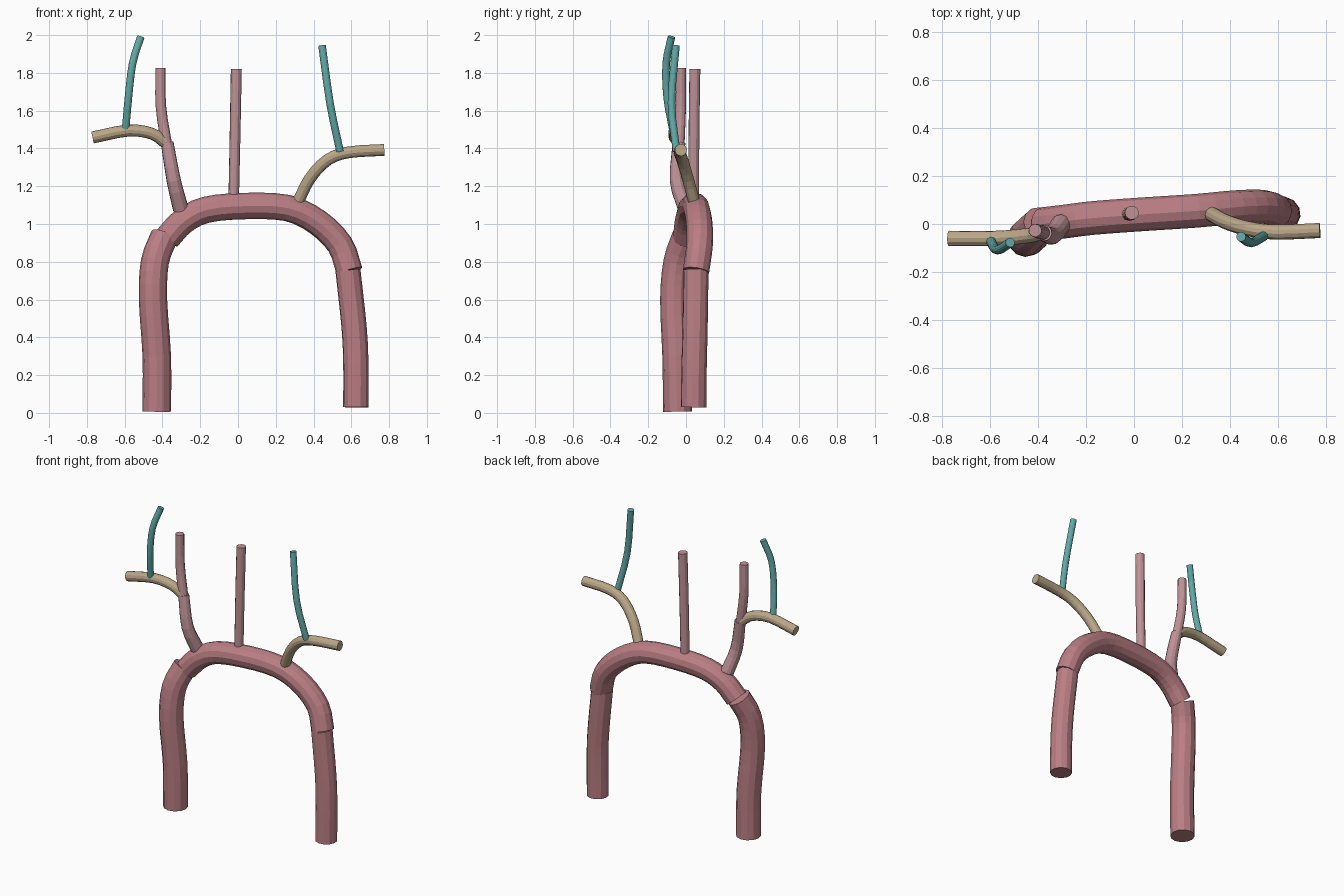
import bpy
from mathutils import Vector

if "Cube" in bpy.data.objects:
    bpy.data.objects.remove(bpy.data.objects["Cube"])


def material(name, rgb):
    m = bpy.data.materials.new(name)
    m.diffuse_color = (*rgb, 1)
    m.use_nodes = True
    m.node_tree.nodes["Principled BSDF"].inputs["Base Color"].default_value = m.diffuse_color
    return m


AORTA = material("aorta_red", (0.49, 0.21, 0.23))
CAROTID = material("carotid_pink", (0.52, 0.29, 0.31))
SUBCLAVIAN = material("subclavian_tan", (0.50, 0.39, 0.25))
VERTEBRAL = material("vertebral_teal", (0.12, 0.40, 0.39))


def smooth_path(pts, steps=3):
    """Catmull-Rom path through a few control points."""
    p = [Vector(q) for q in pts]
    p = [2 * p[0] - p[1]] + p + [2 * p[-1] - p[-2]]
    out = []
    for a, b, c, d in zip(p, p[1:], p[2:], p[3:]):
        for i in range(steps):
            t = i / steps
            out.append(0.5 * (2 * b + (c - a) * t + (2 * a - 5 * b + 4 * c - d) * t ** 2
                              + (3 * b - a - 3 * c + d) * t ** 3))
    return out + [p[-2]]


def vessel(name, mat, r0, r1, pts):
    """Capped 12-sided tube along a smooth path, tapering from r0 to r1."""
    path = smooth_path(pts)
    cu = bpy.data.curves.new(name, 'CURVE')
    cu.dimensions = '3D'
    cu.bevel_depth = 1.0
    cu.bevel_resolution = 4
    cu.use_fill_caps = True
    sp = cu.splines.new('POLY')
    sp.points.add(len(path) - 1)
    for i, (pt, co) in enumerate(zip(sp.points, path)):
        pt.co = (*co, 1)
        pt.radius = r0 + (r1 - r0) * i / (len(path) - 1)
    sp.use_smooth = False
    ob = bpy.data.objects.new(name, cu)
    bpy.context.collection.objects.link(ob)
    cu.materials.append(mat)
    # turn the curve into a mesh object
    bpy.ops.object.select_all(action='DESELECT')
    ob.select_set(True)
    bpy.context.view_layer.objects.active = ob
    bpy.ops.object.convert(target='MESH')


# Main aorta in three sections
vessel("ascending_aorta", AORTA, 0.076, 0.074,
       [(-0.43, -0.045, 0.007), (-0.43, -0.05, 0.3), (-0.45, -0.062, 0.6),
        (-0.44, -0.045, 0.8), (-0.39, 0.0, 0.935)])
vessel("aortic_arch", AORTA, 0.07, 0.07,
       [(-0.375, 0.0, 0.925), (-0.29, 0.01, 1.015), (-0.17, 0.025, 1.075),
        (0.03, 0.04, 1.095), (0.26, 0.055, 1.085), (0.42, 0.07, 1.01),
        (0.54, 0.072, 0.89), (0.59, 0.053, 0.75)])
vessel("descending_aorta", AORTA, 0.067, 0.068,
       [(0.582, 0.053, 0.755), (0.615, 0.048, 0.45), (0.624, 0.043, 0.25),
        (0.624, 0.04, 0.03)])

# Head branches
vessel("brachiocephalic_trunk", CAROTID, 0.042, 0.034,
       [(-0.303, 0.0, 1.08), (-0.34, -0.048, 1.23), (-0.375, -0.037, 1.43)])
vessel("right_carotid", CAROTID, 0.03, 0.027,
       [(-0.378, -0.037, 1.42), (-0.408, -0.028, 1.62), (-0.411, -0.027, 1.825)])
vessel("left_carotid", CAROTID, 0.028, 0.029,
       [(-0.023, 0.042, 1.12), (-0.016, 0.042, 1.45), (-0.009, 0.047, 1.82)])

# Arm branches
vessel("right_subclavian", SUBCLAVIAN, 0.031, 0.032,
       [(-0.385, -0.037, 1.43), (-0.455, -0.05, 1.478), (-0.58, -0.06, 1.495),
        (-0.77, -0.06, 1.458)])
vessel("left_subclavian", SUBCLAVIAN, 0.031, 0.032,
       [(0.315, 0.045, 1.11), (0.38, 0.01, 1.24), (0.475, -0.02, 1.34),
        (0.59, -0.034, 1.38), (0.773, -0.027, 1.392)])

# Neck branches at the back of the arm vessels
vessel("right_vertebral", VERTEBRAL, 0.02, 0.02,
       [(-0.595, -0.07, 1.5), (-0.58, -0.1, 1.67), (-0.558, -0.105, 1.85),
        (-0.515, -0.077, 1.99)])
vessel("left_vertebral", VERTEBRAL, 0.02, 0.02,
       [(0.54, -0.05, 1.385), (0.487, -0.077, 1.64), (0.445, -0.053, 1.945)])
